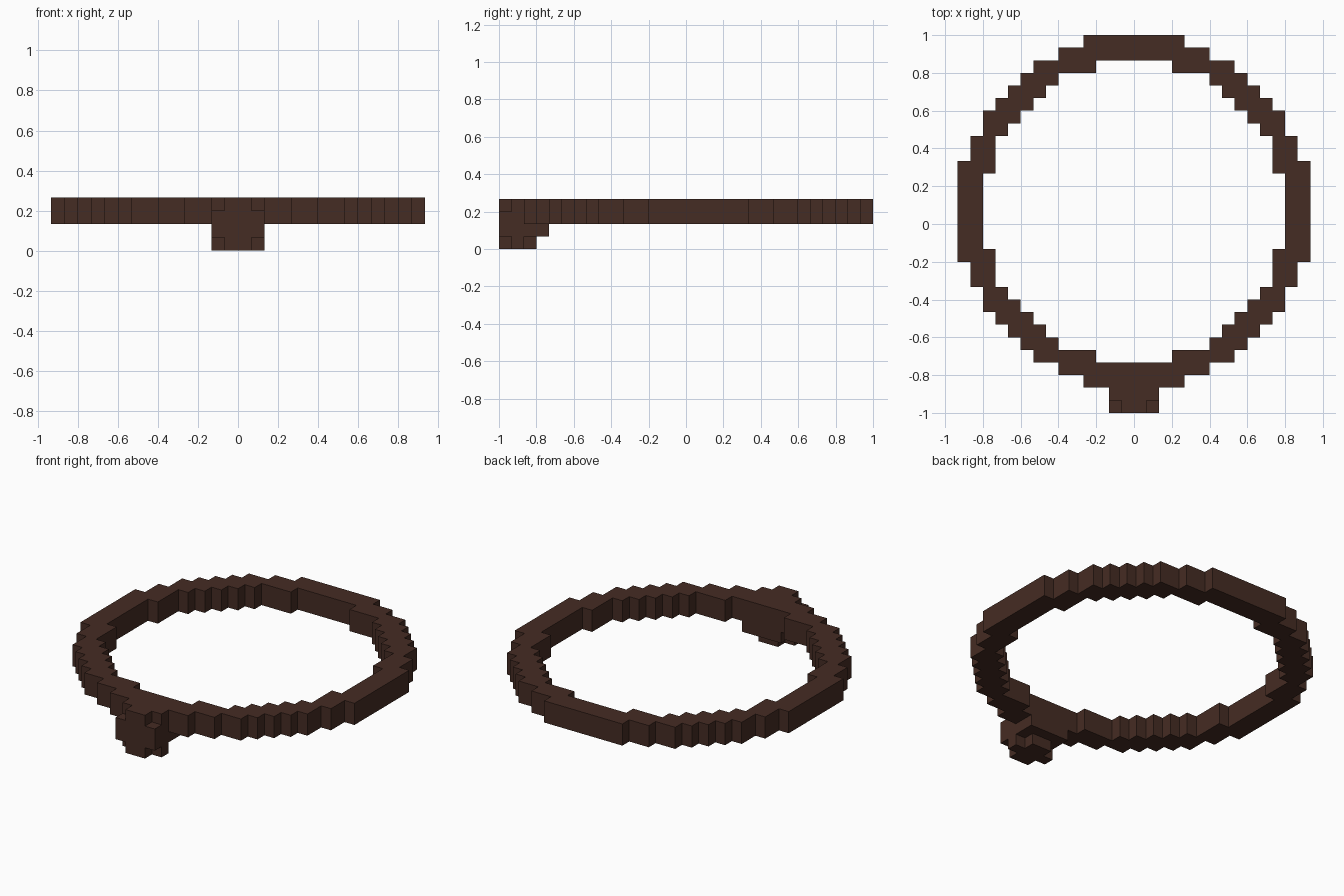
import bpy, bmesh

if "Cube" in bpy.data.objects:
    bpy.data.objects.remove(bpy.data.objects["Cube"])

U = 1 / 15  # size of one block

brown = bpy.data.materials.new("dark brown")
brown.diffuse_color = (0.060, 0.025, 0.017, 1)
brown.use_nodes = True
brown.node_tree.nodes["Principled BSDF"].inputs["Base Color"].default_value = brown.diffuse_color


def build(name, cells, solid):
    """Skin a set of blocks, keeping only faces not hidden by a solid neighbour."""
    bm = bmesh.new()
    for c in cells:
        for axis in range(3):
            for side in (0, 1):
                n = list(c)
                n[axis] += 2 * side - 1
                if tuple(n) in solid:
                    continue
                a, b = (axis + 1) % 3, (axis + 2) % 3
                loop = [(0, 0), (1, 0), (1, 1), (0, 1)]
                verts = []
                for i, j in (loop if side else loop[::-1]):
                    p = list(c)
                    p[axis] += side
                    p[a] += i
                    p[b] += j
                    verts.append(bm.verts.new([v * U for v in p]))
                bm.faces.new(verts)
    bmesh.ops.remove_doubles(bm, verts=bm.verts, dist=U * 0.01)
    mesh = bpy.data.meshes.new(name)
    bm.to_mesh(mesh)
    bm.free()
    mesh.materials.append(brown)
    obj = bpy.data.objects.new(name, mesh)
    bpy.context.collection.objects.link(obj)


# Band: half-widths per row, counted outward from the centre line at y = 1 block
outer = [14] * 4 + [13] * 2 + [12] * 2 + [11, 10, 9, 8, 6, 4]
inner = [12] * 3 + [11] * 3 + [10, 9, 8, 7, 6, 3, 0, 0]
band = set()
for row, (o, i) in enumerate(zip(outer, inner)):
    for x in range(i, o):
        for y in (1 + row, -row):
            for z in (2, 3):
                band |= {(x, y, z), (-1 - x, y, z)}

# Pendant: rounded block under the front of the band, corners knocked off
pendant = set()
for x in range(-2, 2):
    for y in range(-15, -11):
        for z in range(4):
            back = -13 if z == 0 else -12
            corner = x in (-2, 1) and y in (-15, back) and z in (0, 3)
            if y <= back and not corner:
                pendant.add((x, y, z))
pendant -= band

solid = band | pendant
build("collar_band", band, solid)
build("collar_pendant", pendant, solid)
